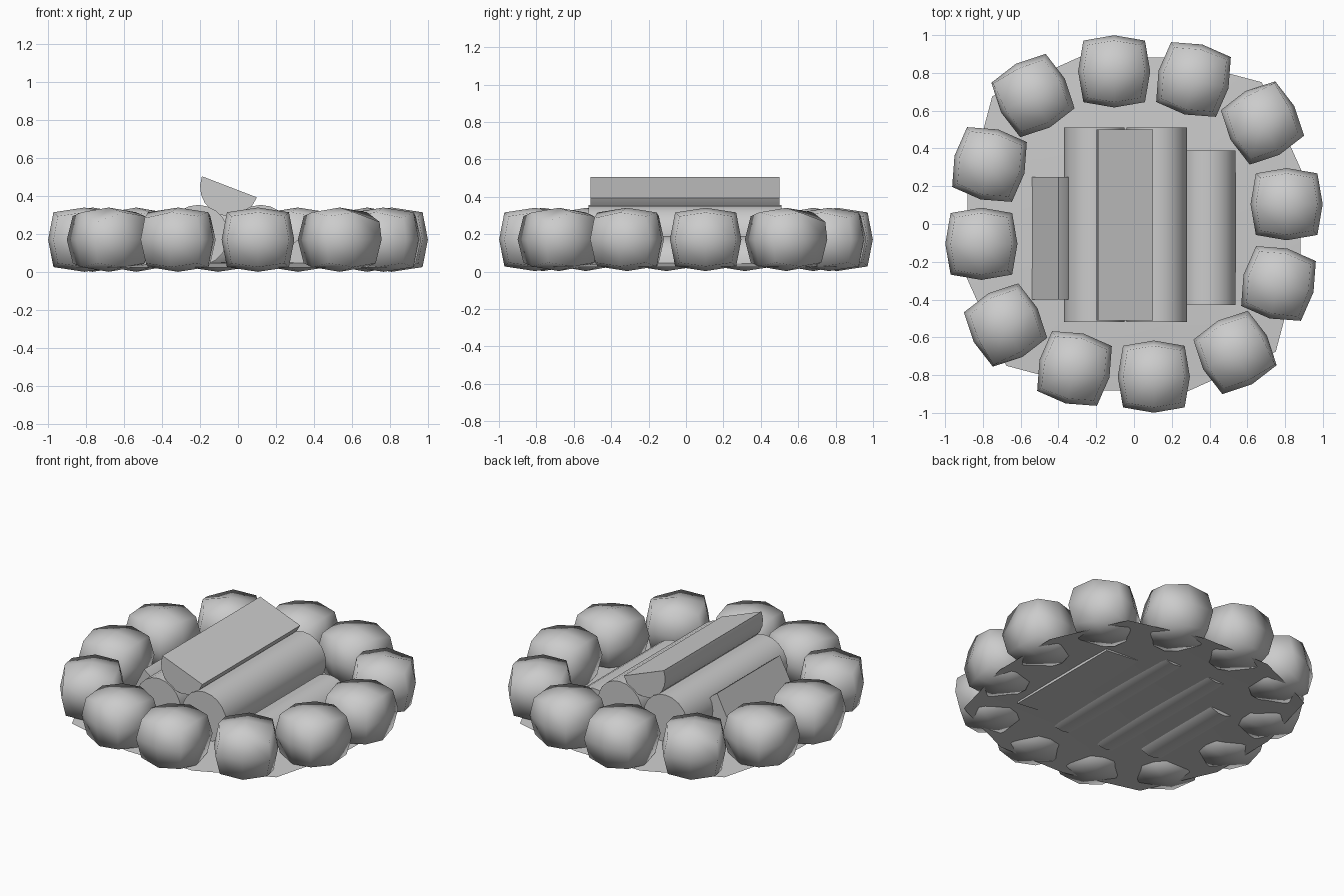
import bpy, bmesh
from math import sin, cos, radians, pi
from mathutils import Vector, Matrix

if "Cube" in bpy.data.objects:
    bpy.data.objects.remove(bpy.data.objects["Cube"])


def finish(bm, name, angle):
    bmesh.ops.recalc_face_normals(bm, faces=bm.faces)
    me = bpy.data.meshes.new(name)
    bm.to_mesh(me)
    bm.free()
    ob = bpy.data.objects.new(name, me)
    bpy.context.collection.objects.link(ob)
    bpy.ops.object.select_all(action='DESELECT')
    ob.select_set(True)
    bpy.context.view_layer.objects.active = ob
    bpy.ops.object.shade_smooth_by_angle(angle=radians(angle))
    return ob


def stone(name, x, y, turn, quarter, drop):
    """Bulging cube with one cut per edge; `drop` lowers one upper corner."""
    bm = bmesh.new()
    bmesh.ops.create_cube(bm, size=2)
    bmesh.ops.subdivide_edges(bm, edges=bm.edges[:], cuts=1, use_grid_fill=True)
    for v in bm.verts:
        n = sum(abs(c) > 0.5 for c in v.co)
        s = {3: 0.140, 2: 0.163, 1: 0.191}[n]
        lowered = n == 3 and v.co.x > 0 and v.co.y > 0 and v.co.z > 0
        v.co = Vector((v.co.x * s, v.co.y * s, v.co.z * s * 0.885))
        if lowered:
            v.co.z -= drop
            v.co.x += drop * 0.5
            v.co.y += drop * 0.5
    m = (Matrix.Rotation(quarter * pi / 2, 4, 'Z')
         @ Matrix.Translation((x, y, 0.172))
         @ Matrix.Rotation(radians(turn), 4, 'Z'))
    bm.transform(m)
    return finish(bm, name, 100)


def log(name, x, z, r, y0, y1, start=0, sweep=360, n=20):
    """Round or split log running along y; the arc starts at `start` degrees."""
    bm = bmesh.new()
    full = sweep == 360
    steps = n if full else n // 2
    angs = [radians(start + sweep * i / steps) for i in range(steps if full else steps + 1)]
    ends = [[bm.verts.new((x + r * cos(a), y, z + r * sin(a))) for a in angs]
            for y in (y0, y1)]
    a, b = ends
    for i in range(len(angs)):
        j = (i + 1) % len(angs)
        bm.faces.new((a[i], a[j], b[j], b[i]))
    bm.faces.new(a)
    bm.faces.new(b)
    return finish(bm, name, 35)


# Ring of stones: three shapes repeated every quarter turn
for q in range(4):
    for k, (x, y, turn, drop) in enumerate([(-0.105, 0.808, 0, 0),
                                            (0.315, 0.765, -14, 0.01),
                                            (0.68, 0.535, 28, 0.03)]):
        stone(f"ring_stone_{q * 3 + k + 1}", x, y, turn, q, drop)

# Ash bed: thin, slightly domed twelve-sided sheet
bm = bmesh.new()
top = bm.verts.new((0, 0, 0.055))
rings = []
for f, z in ((0.55, 0.05), (1, 0.025)):
    ring = []
    for i in range(12):
        a = radians(18 + 30 * i)
        r = f * (0.93, 1.01, 0.90)[i % 3]
        ring.append(bm.verts.new((r * cos(a), r * sin(a), z)))
    rings.append(ring)
for i in range(12):
    j = (i + 1) % 12
    bm.faces.new((top, rings[0][i], rings[0][j]))
    bm.faces.new((rings[0][i], rings[1][i], rings[1][j], rings[0][j]))
finish(bm, "ash_bed", 40)

# Two round logs
log("round_log_left", -0.21, 0.195, 0.16, -0.52, 0.51)
log("round_log_right", 0.12, 0.195, 0.16, -0.52, 0.51)

# Split logs: one on top, one leaning at the left, one lying at the right
log("split_log_top", -0.045, 0.45, 0.155, -0.51, 0.5, start=159, sweep=180)
log("split_log_left", -0.47, 0.18, 0.155, -0.4, 0.25, start=-117, sweep=180)
log("split_log_right", 0.39, 0.042, 0.15, -0.43, 0.39, start=-5, sweep=180)
